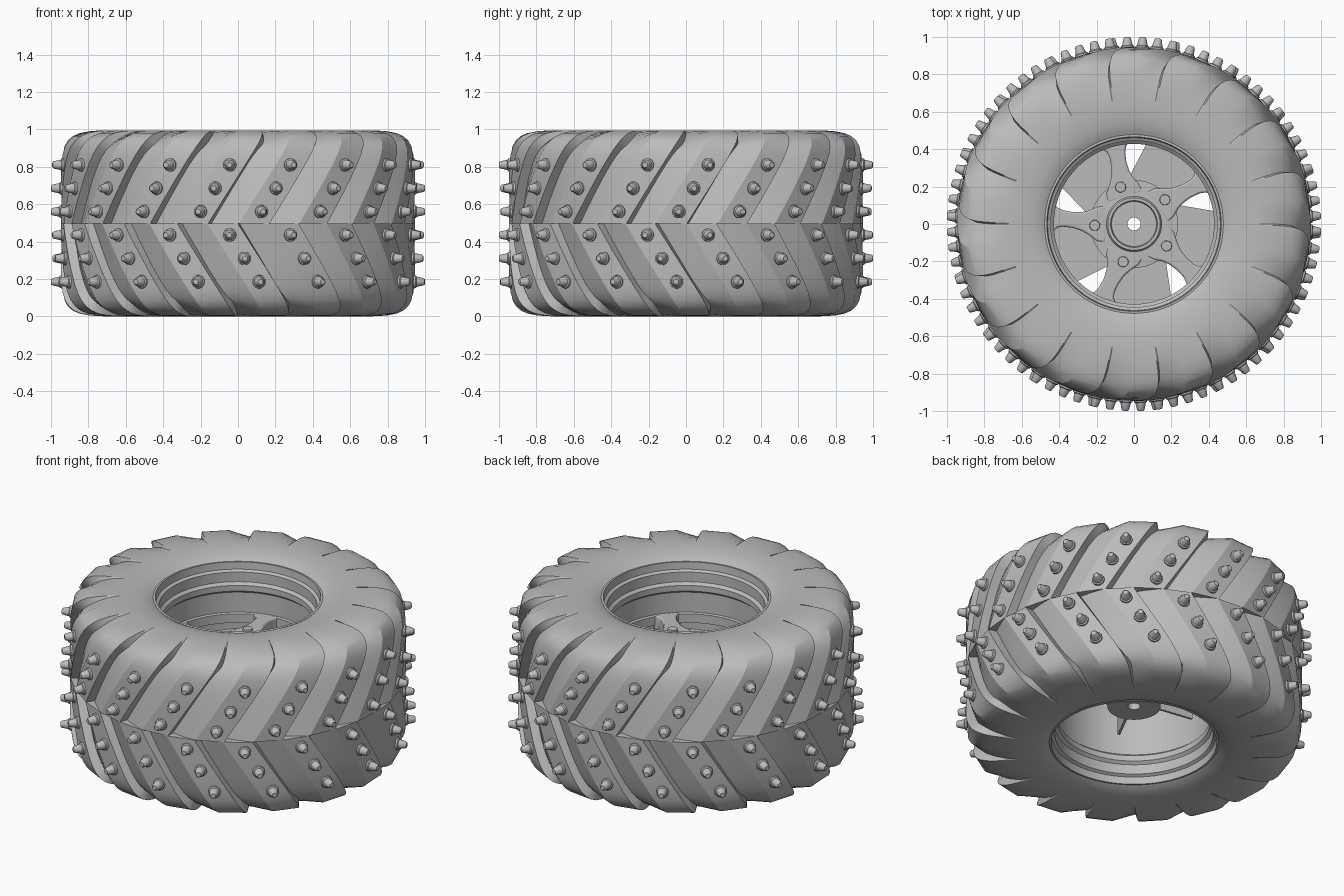
import bpy, bmesh
from math import sin, cos, radians, hypot, pi
from mathutils import Matrix, Vector

cube = bpy.data.objects.get("Cube")
if cube:
    bpy.data.objects.remove(cube, do_unlink=True)

MID = 0.4975      # height of the wheel's middle plane
LUGS = 18         # tread blocks around each half
PITCH = 360 / LUGS
SLANT = 38.5      # degrees of sweep per unit of height

grey = bpy.data.materials.new("plain_grey")
grey.use_nodes = True
grey.diffuse_color = (0.5, 0.5, 0.5, 1)
grey.node_tree.nodes["Principled BSDF"].inputs["Base Color"].default_value = (0.5, 0.5, 0.5, 1)


def finish(bm, name, angle=25):
    bmesh.ops.recalc_face_normals(bm, faces=bm.faces)
    mesh = bpy.data.meshes.new(name)
    bm.to_mesh(mesh)
    bm.free()
    mesh.materials.append(grey)
    ob = bpy.data.objects.new(name, mesh)
    bpy.context.collection.objects.link(ob)
    bpy.ops.object.select_all(action='DESELECT')
    ob.select_set(True)
    bpy.context.view_layer.objects.active = ob
    bpy.ops.object.shade_smooth_by_angle(angle=radians(angle))
    return ob


def bridge(bm, rings, closed=True):
    """Join rings of equal length with quads."""
    n = len(rings[0])
    pairs = list(zip(rings, rings[1:]))
    if closed:
        pairs.append((rings[-1], rings[0]))
    for a, b in pairs:
        for i in range(n):
            j = (i + 1) % n
            bm.faces.new((a[i], a[j], b[j], b[i]))


def lathe(name, profile, steps=72, angle=25):
    bm = bmesh.new()
    rings = []
    for r, z in profile:
        rings.append([bm.verts.new((r * cos(2 * pi * i / steps), r * sin(2 * pi * i / steps), z))
                      for i in range(steps)])
    bridge(bm, rings)
    return finish(bm, name, angle)


def prism(bm, points, z0, z1):
    low = [bm.verts.new((x, y, z0)) for x, y in points]
    top = [bm.verts.new((x, y, z1)) for x, y in points]
    bridge(bm, [low, top], closed=False)
    bm.faces.new(low)
    bm.faces.new(top)


def polar(r, deg):
    return r * cos(radians(deg)), r * sin(radians(deg))


# Tyre halves: (radius, height from middle, groove depth)
TYRE = [(0.947, 0, 0.05), (0.947, 0.12, 0.05), (0.947, 0.24, 0.05), (0.945, 0.32, 0.052),
        (0.94, 0.37, 0.054), (0.93, 0.41, 0.054), (0.912, 0.442, 0.052), (0.885, 0.466, 0.048),
        (0.85, 0.482, 0.04), (0.80, 0.492, 0.026), (0.74, 0.4965, 0.01), (0.67, 0.4975, 0),
        (0.60, 0.494, 0), (0.54, 0.485, 0), (0.50, 0.473, 0), (0.473, 0.458, 0)]
# Across one pitch: (angle from the lug centre, share of the groove depth)
TOOTH = [(-5, 0), (5, 0), (5.6, 1), (10, 0.55)]


def tyre_half(name, side, start):
    bm = bmesh.new()
    rings = []
    for k, (r, h, depth) in enumerate(TYRE):
        a, b = TYRE[max(k - 1, 0)], TYRE[min(k + 1, len(TYRE) - 1)]
        dr, dh = b[0] - a[0], b[1] - a[1]
        size = hypot(dr, dh)
        nr, nh = -dh / size, dr / size      # inward direction
        ring = []
        for lug in range(LUGS):
            for off, share in TOOTH:
                t = radians(start + SLANT * h + lug * PITCH + off)
                rr, hh = r + nr * depth * share, h + nh * depth * share
                ring.append(bm.verts.new((rr * sin(t), -rr * cos(t), MID + side * hh)))
        rings.append(ring)
    # hidden inner wall on the middle plane
    rings.append([bm.verts.new((v.co.x * 0.5, v.co.y * 0.5, MID)) for v in rings[0]])
    # the wall belongs next to the tread's first ring
    rings.insert(0, rings.pop())
    bridge(bm, rings, closed=False)
    return finish(bm, name)


UPPER, LOWER = -14.7, -5.1
tyre_half("tyre_upper_half", 1, UPPER)
tyre_half("tyre_lower_half", -1, LOWER)

# Tread studs, three to a lug
STUD = [(0.036, 0), (0.035, 0.010), (0.028, 0.014), (0.020, 0.051), (0.014, 0.058)]
bm = bmesh.new()
for side, start in ((1, UPPER), (-1, LOWER)):
    for h in (0.0625, 0.1875, 0.3125):
        for lug in range(LUGS):
            t = start + SLANT * h + lug * PITCH
            place = (Matrix.Rotation(radians(t), 4, 'Z')
                     @ Matrix.Translation((0, -0.942, MID + side * h))
                     @ Matrix.Rotation(pi / 2, 4, 'X'))
            rings = []
            for r, z in STUD:
                rings.append([bm.verts.new(place @ Vector((r * cos(2 * pi * i / 14),
                                                           r * sin(2 * pi * i / 14), z)))
                              for i in range(14)])
            bridge(bm, rings, closed=False)
            bm.faces.new(rings[-1])
finish(bm, "tread_studs", 35)

# Rim barrel with stepped flanges, the same at both ends
FLANGE = [(0.478, 0.462), (0.466, 0.464), (0.462, 0.42), (0.445, 0.41), (0.445, 0.35),
          (0.428, 0.335), (0.428, 0.30), (0.445, 0.285)]
barrel = [(r, MID + h) for r, h in FLANGE]
barrel += [(r, MID - h) for r, h in reversed(FLANGE)]
lathe("rim_barrel", barrel)

# Hub with a centre bore and raised cap ring
lathe("hub", [(0.035, 0.27), (0.035, 0.655), (0.12, 0.655), (0.125, 0.675), (0.14, 0.675),
              (0.148, 0.66), (0.235, 0.655), (0.235, 0.60), (0.15, 0.58), (0.15, 0.27)], 60)

# Ring that ties the spokes to the barrel
lathe("spoke_ring", [(0.43, 0.60), (0.43, 0.655), (0.45, 0.66), (0.45, 0.60)])

# Five flared, swept spokes: (distance out, sideways shift, half width)
SPOKE = [(0.15, 0, 0.10), (0.20, 0, 0.092), (0.24, 0.006, 0.066), (0.28, 0.014, 0.05),
         (0.33, 0.022, 0.042), (0.38, 0.03, 0.044), (0.41, 0.035, 0.054), (0.437, 0.04, 0.085)]
outline = [(d, -s - w) for d, s, w in SPOKE] + [(d, -s + w) for d, s, w in reversed(SPOKE)]
bm = bmesh.new()
for k in range(5):
    spin = Matrix.Rotation(radians(108 + 72 * k), 3, 'Z')
    prism(bm, [(spin @ Vector((x, y, 0))).xy for x, y in outline], 0.57, 0.66)
spokes = finish(bm, "spokes", 30)
bevel = spokes.modifiers.new("soft_edges", 'BEVEL')
bevel.width = 0.01
bevel.segments = 2

# Wheel nuts at the foot of each spoke
bm = bmesh.new()
for k in range(5):
    x, y = polar(0.21, 110 + 72 * k)
    bmesh.ops.create_cone(bm, cap_ends=True, segments=20, radius1=0.031, radius2=0.027,
                          depth=0.03, matrix=Matrix.Translation((x, y, 0.658)))
finish(bm, "wheel_nuts", 35)

# Broad back plates with narrow wedge gaps between them
bm = bmesh.new()
for k in range(5):
    a = 72 * k
    plate = [polar(0.437, a + 97 + 7 * i) for i in range(9)]
    plate += [polar(0.24, a + 170), polar(0.10, a + 170), polar(0.10, a + 134),
              polar(0.10, a + 98), polar(0.24, a + 98)]
    prism(bm, plate, 0.52, 0.55)
finish(bm, "back_plates", 30)

# Upright ribs under the back plates
bm = bmesh.new()
for k in range(5):
    spin = Matrix.Rotation(radians(72 * k + 99), 4, 'Z')
    made = bmesh.ops.create_cube(bm, size=1)["verts"]
    bmesh.ops.transform(bm, verts=made, matrix=spin @ Matrix.Translation((0.25, 0, 0.42))
                        @ Matrix.Diagonal((0.26, 0.014, 0.24, 1)))
finish(bm, "back_ribs", 30)
